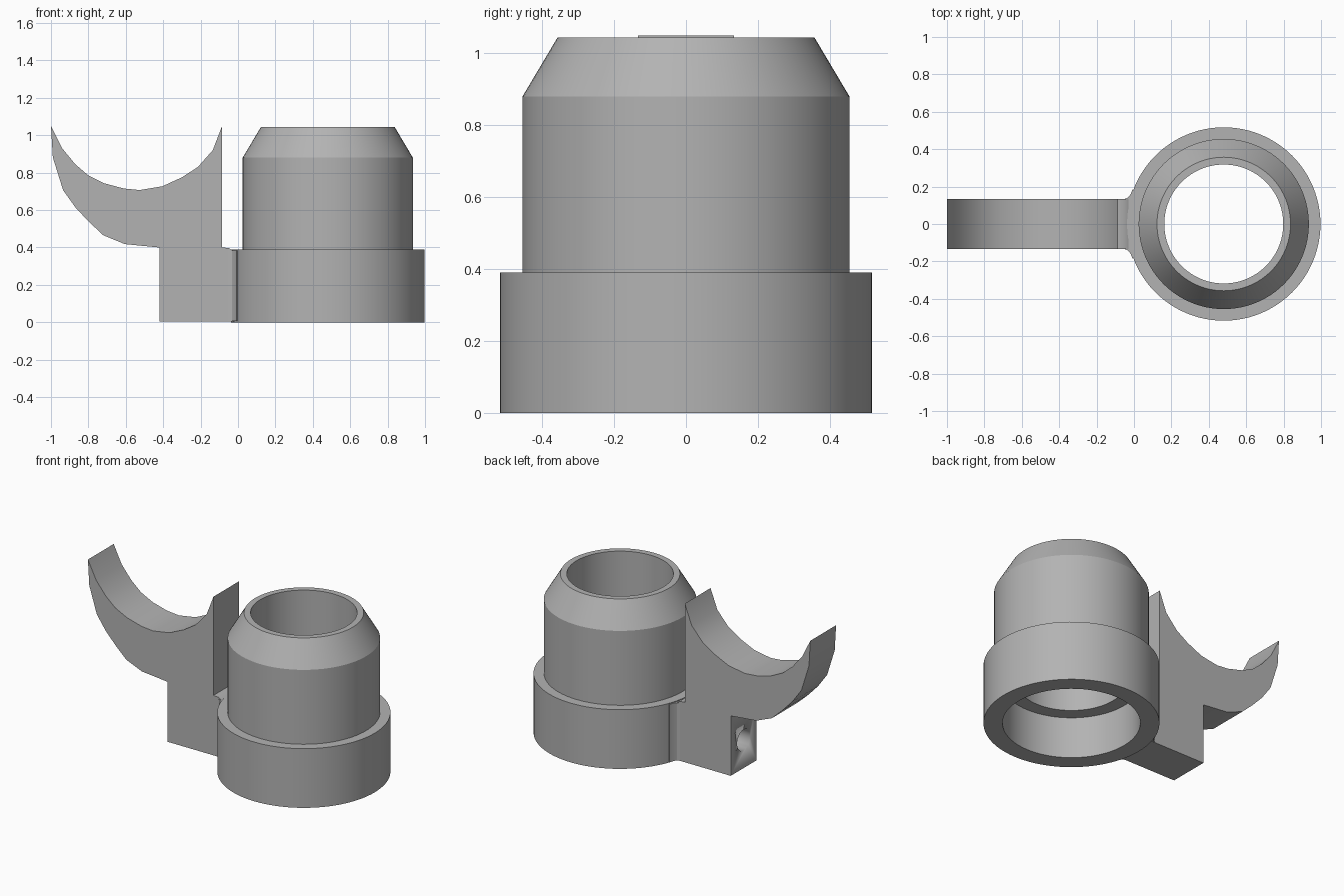
import bpy, bmesh, math
from mathutils import Matrix, Vector

cube = bpy.data.objects.get("Cube")
if cube:
    bpy.data.objects.remove(cube, do_unlink=True)

RING_X = 0.48      # axis of the hollow socket
HALF_WIDTH = 0.134  # half thickness of the bracket

grey = bpy.data.materials.new("plain_grey")
grey.use_nodes = True
colour = (0.45, 0.45, 0.45, 1)
grey.diffuse_color = colour
grey.node_tree.nodes["Principled BSDF"].inputs["Base Color"].default_value = colour


def finish(bm, name, angle=30):
    bmesh.ops.recalc_face_normals(bm, faces=bm.faces)
    mesh = bpy.data.meshes.new(name)
    bm.to_mesh(mesh)
    bm.free()
    mesh.materials.append(grey)
    obj = bpy.data.objects.new(name, mesh)
    bpy.context.collection.objects.link(obj)
    bpy.ops.object.select_all(action="DESELECT")
    obj.select_set(True)
    bpy.context.view_layer.objects.active = obj
    bpy.ops.object.shade_smooth_by_angle(angle=math.radians(angle))
    return obj


def prism(name, points, direction):
    """Extrude a closed outline of 3D points along a direction."""
    bm = bmesh.new()
    face = bm.faces.new([bm.verts.new(p) for p in points])
    out = bmesh.ops.extrude_face_region(bm, geom=[face], use_keep_orig=True)
    verts = [g for g in out["geom"] if isinstance(g, bmesh.types.BMVert)]
    bmesh.ops.translate(bm, verts=verts, vec=Vector(direction))
    return finish(bm, name)


def lathe(name, profile, x, steps=96):
    """Spin a closed (radius, height) outline round a vertical axis."""
    bm = bmesh.new()
    verts = [bm.verts.new((x + r, 0, z)) for r, z in profile]
    edges = [bm.edges.new((a, b)) for a, b in zip(verts, verts[1:] + verts[:1])]
    bmesh.ops.spin(bm, geom=verts + edges, cent=(x, 0, 0), axis=(0, 0, 1),
                   angle=math.tau, steps=steps)
    bmesh.ops.remove_doubles(bm, verts=bm.verts, dist=0.0005)
    return finish(bm, name, 25)


# Hollow socket: wide collar, tapered neck, stepped bore
lathe("socket", [(0.405, 0), (0.517, 0), (0.517, 0.39), (0.455, 0.39),
                 (0.455, 0.88), (0.357, 1.045), (0.318, 1.045),
                 (0.318, 0.27), (0.405, 0.27)], RING_X)

# Cradle bracket: foot block with a curved saddle on top
saddle = [(-1, 1.05), (-0.94, 0.93), (-0.87, 0.845), (-0.8, 0.785),
          (-0.715, 0.743), (-0.61, 0.715), (-0.525, 0.707), (-0.405, 0.727),
          (-0.3, 0.775), (-0.215, 0.83), (-0.135, 0.92), (-0.085, 1.05)]
neck = [(-0.085, 0.4), (-0.05, 0.397), (-0.03, 0.385), (0, 0.385),
        (0, 0.005), (-0.42, 0.005)]
underside = [(-0.42, 0.4), (-0.605, 0.418), (-0.72, 0.465), (-0.8, 0.54),
             (-0.87, 0.615), (-0.935, 0.706), (-0.99, 0.882)]
bracket = prism("cradle_bracket",
                [(x, -HALF_WIDTH, z) for x, z in saddle + neck + underside],
                (0, 2 * HALF_WIDTH, 0))

# Fillets blending the bracket into the collar on both sides
side = [(-0.05, HALF_WIDTH), (-0.032, 0.141), (-0.018, 0.16),
        (-0.008, 0.185), (0.03, 0.15)]
outline = side + [(x, -y) for x, y in reversed(side)]
prism("collar_fillet", [(x, y, 0.006) for x, y in outline], (0, 0, 0.379))

# Blind screw hole in the end of the foot block
bm = bmesh.new()
bmesh.ops.create_cone(bm, cap_ends=True, segments=32, radius1=0.068,
                      radius2=0.068, depth=0.6,
                      matrix=Matrix.Translation((-0.42, 0, 0.19))
                      @ Matrix.Rotation(math.pi / 2, 4, "Y"))
cutter = finish(bm, "hole_cutter")
cutter.hide_render = True
cut = bracket.modifiers.new("screw_hole", "BOOLEAN")
cut.operation = "DIFFERENCE"
cut.solver = "EXACT"
cut.object = cutter
bpy.context.view_layer.objects.active = bracket
bpy.ops.object.modifier_apply(modifier=cut.name)
bpy.data.objects.remove(cutter, do_unlink=True)
